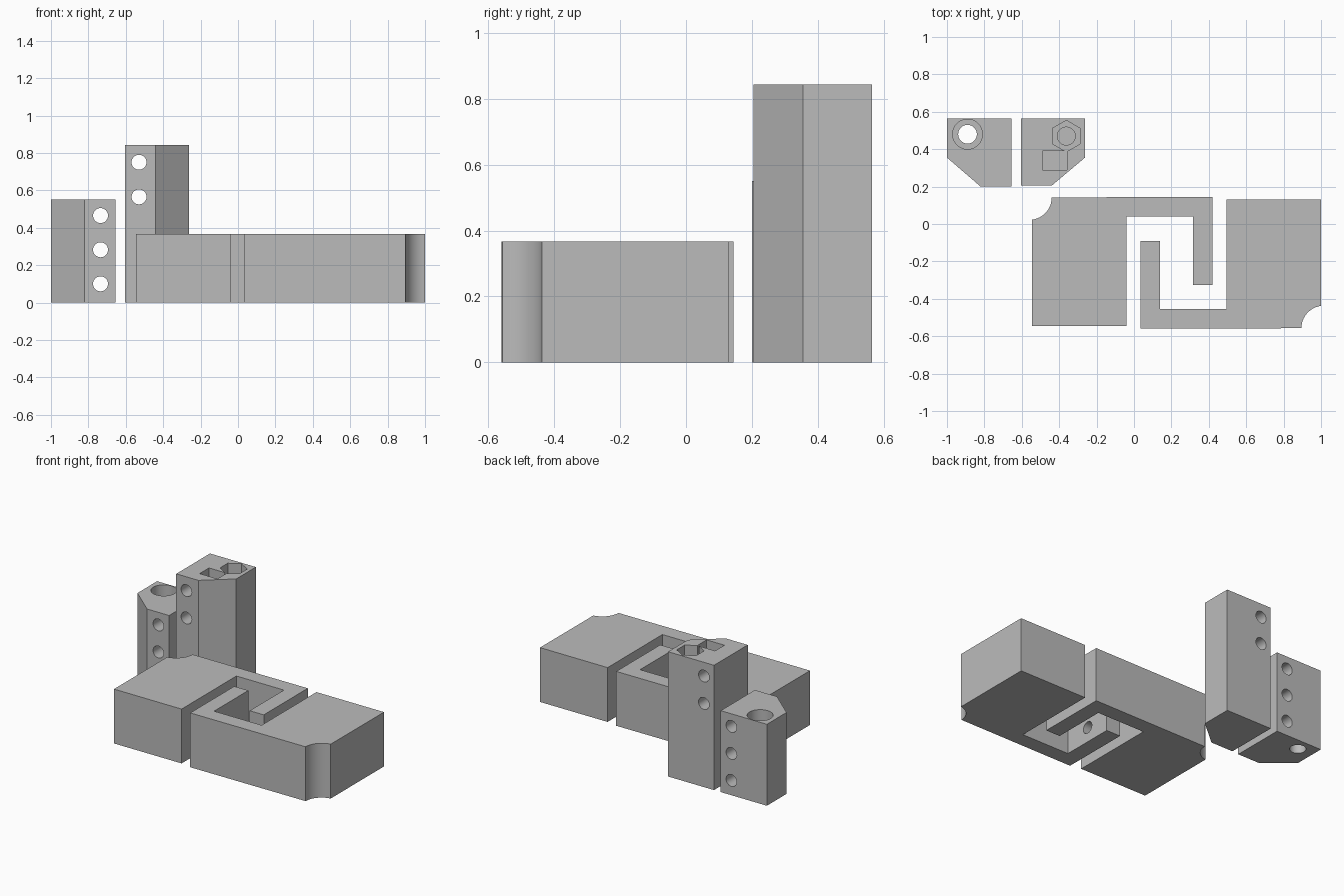
import bpy, bmesh
from math import cos, sin, pi, radians

if "Cube" in bpy.data.objects:
    bpy.data.objects.remove(bpy.data.objects["Cube"])

grey = bpy.data.materials.new("plain grey")
grey.use_nodes = True
colour = (0.5, 0.5, 0.5, 1)
grey.diffuse_color = colour
grey.node_tree.nodes["Principled BSDF"].inputs["Base Color"].default_value = colour


def prism(name, outline, bottom, top, axis="Z"):
    """Extrude a flat outline; for axis Y it lies in x,z, for axis X in y,z."""
    place = {"Z": lambda a, b, h: (a, b, h),
             "Y": lambda a, b, h: (a, h, b),
             "X": lambda a, b, h: (h, a, b)}[axis]
    bm = bmesh.new()
    face = bm.faces.new([bm.verts.new(place(a, b, bottom)) for a, b in outline])
    extruded = bmesh.ops.extrude_face_region(bm, geom=[face])["geom"]
    shift = place(0, 0, top - bottom)
    bmesh.ops.translate(bm, vec=shift, verts=[v for v in extruded if isinstance(v, bmesh.types.BMVert)])
    bmesh.ops.recalc_face_normals(bm, faces=bm.faces)
    mesh = bpy.data.meshes.new(name)
    bm.to_mesh(mesh)
    bm.free()
    mesh.materials.append(grey)
    obj = bpy.data.objects.new(name, mesh)
    bpy.context.collection.objects.link(obj)
    return obj


def ring(x, y, r, sides=32, turn=0.0):
    return [(x + r * cos(turn + 2 * pi * i / sides), y + r * sin(turn + 2 * pi * i / sides))
            for i in range(sides)]


def cut(obj, *shape):
    """Subtract a prism from a part and discard the cutter."""
    cutter = prism("cutter", *shape)
    cutter.hide_render = True
    mod = obj.modifiers.new("cut", "BOOLEAN")
    mod.operation, mod.solver, mod.object = "DIFFERENCE", "EXACT", cutter
    bpy.context.view_layer.objects.active = obj
    bpy.ops.object.modifier_apply(modifier=mod.name)
    bpy.data.objects.remove(cutter)


def finish(obj):
    bpy.ops.object.select_all(action="DESELECT")
    obj.select_set(True)
    bpy.context.view_layer.objects.active = obj
    bpy.ops.object.shade_smooth_by_angle(angle=radians(30))


# Two interlocking hooked blocks, each a half turn of the other
notch = [(-0.56 + 0.12 * cos(t), 0.142 + 0.12 * sin(t))
         for t in (radians(-82.5 * i / 12) for i in range(13))]
hook = [(-0.545, -0.545), (-0.04, -0.545), (-0.04, 0.04), (0.315, 0.04),
        (0.315, -0.325), (0.42, -0.325), (0.42, 0.145)] + notch
turned = [(0.455 - x, -0.415 - y) for x, y in hook]
right_hook_block = prism("right_hook_block", hook, 0, 0.367)
left_hook_block = prism("left_hook_block", turned, 0, 0.367)
cut(left_hook_block, ring(-0.27, 0.1, 0.04), 0, 0.2, "X")

# Short column: counterbored vertical hole and three cross holes
short_column = prism("short_column", [(-1, 0.565), (-0.655, 0.565), (-0.655, 0.2),
                                      (-0.82, 0.2), (-1, 0.355)], 0, 0.55)
cut(short_column, ring(-0.89, 0.48, 0.05), -0.1, 0.7)
cut(short_column, ring(-0.89, 0.48, 0.08), 0.38, 0.7)
for z in (0.1, 0.282, 0.465):
    cut(short_column, ring(-0.735, z, 0.04), 0, 0.7, "Y")

# Tall column: hexagonal socket over a blind hole, square pocket, two cross holes
tall_column = prism("tall_column", [(-0.605, 0.565), (-0.262, 0.565), (-0.262, 0.355),
                                    (-0.44, 0.205), (-0.605, 0.205)], 0, 0.843)
cut(tall_column, ring(-0.362, 0.47, 0.048), 0.3, 0.95)
cut(tall_column, ring(-0.362, 0.47, 0.084, 6, pi / 2), 0.68, 0.95)
cut(tall_column, [(-0.49, 0.29), (-0.357, 0.29), (-0.357, 0.39), (-0.49, 0.39)], 0.68, 0.95)
for z in (0.565, 0.75):
    cut(tall_column, ring(-0.529, z, 0.04), 0, 0.7, "Y")

for part in (right_hook_block, left_hook_block, short_column, tall_column):
    finish(part)
